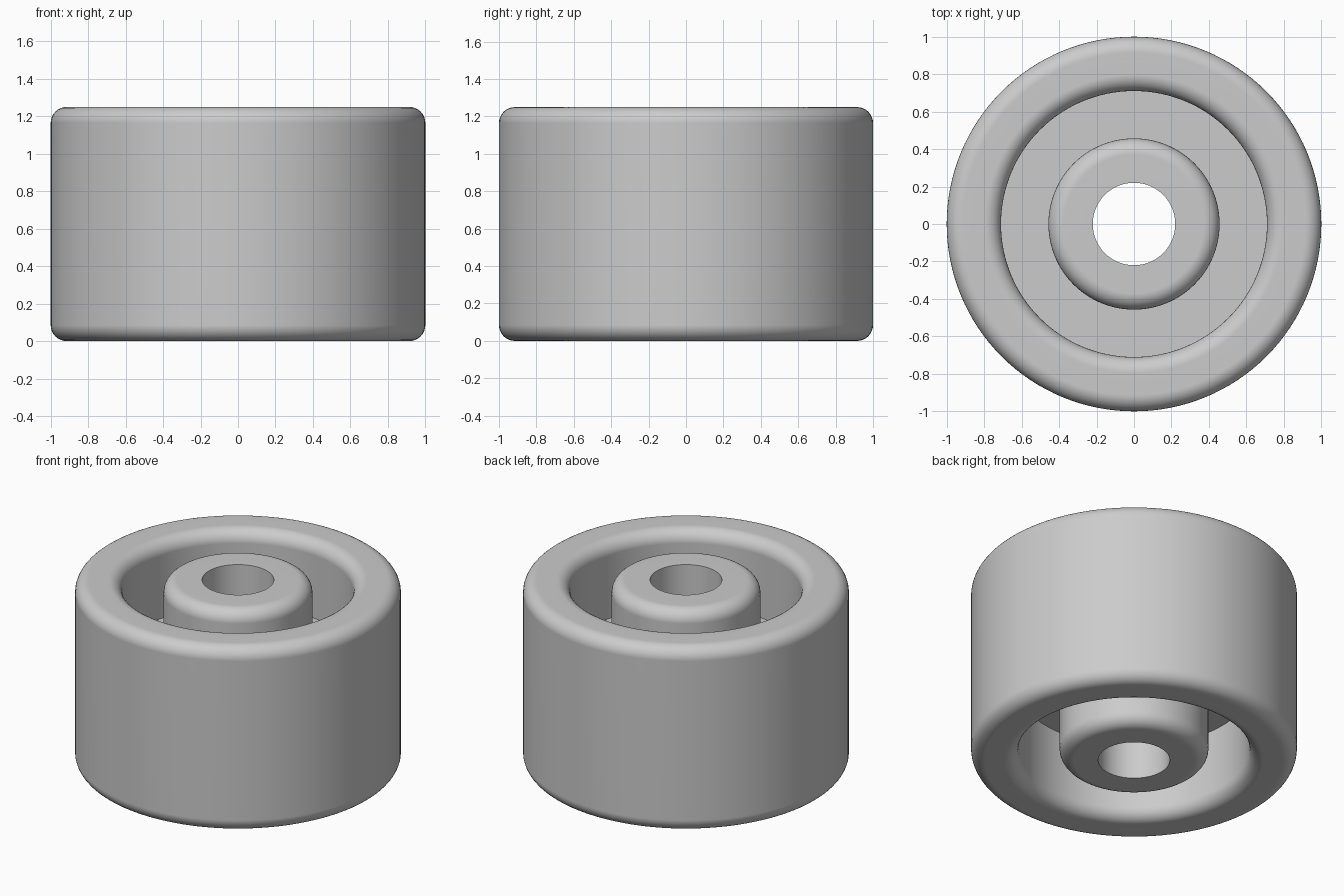
import bpy, bmesh
from math import sin, cos, pi, radians

cube = bpy.data.objects.get("Cube")
if cube:
    bpy.data.objects.remove(cube, do_unlink=True)

HEIGHT = 1.25
MID = HEIGHT / 2
BORE, HUB, RIM_INNER, RIM_OUTER = 0.22, 0.457, 0.71, 1.0
WEB_HALF = 0.115
FILLET = 0.085
ARC_STEPS = 8
SIDES = 128


def rounded(radius, start, end):
    """Fillet centred at the given radius, just below the top face."""
    angles = [start + (end - start) * i / ARC_STEPS for i in range(ARC_STEPS + 1)]
    return [(radius + FILLET * cos(a), MID - FILLET + FILLET * sin(a)) for a in angles]


# Upper half of the cross-section, measured from the middle plane
upper = [(BORE, MID)]
upper += rounded(HUB - FILLET, pi / 2, 0)
upper += [(HUB, WEB_HALF), (RIM_INNER, WEB_HALF)]
upper += rounded(RIM_INNER + FILLET, pi, pi / 2)
upper += rounded(RIM_OUTER - FILLET, pi / 2, 0)

# Mirror to a closed section
section = upper + [(r, -z) for r, z in reversed(upper)]

# Revolve the section around the vertical axis
bm = bmesh.new()
verts = [bm.verts.new((r, 0, z + MID)) for r, z in section]
edges = [bm.edges.new((v, verts[i - 1])) for i, v in enumerate(verts)]
bmesh.ops.spin(bm, geom=verts + edges, cent=(0, 0, 0), axis=(0, 0, 1),
               angle=2 * pi, steps=SIDES, use_merge=True)
bmesh.ops.remove_doubles(bm, verts=bm.verts[:], dist=1e-4)
bmesh.ops.recalc_face_normals(bm, faces=bm.faces[:])

mesh = bpy.data.meshes.new("wheel")
bm.to_mesh(mesh)
bm.free()
wheel = bpy.data.objects.new("wheel", mesh)
bpy.context.collection.objects.link(wheel)

# Plain grey material
grey = bpy.data.materials.new("grey")
grey.use_nodes = True
colour = (0.6, 0.6, 0.6, 1)
grey.diffuse_color = colour
grey.node_tree.nodes["Principled BSDF"].inputs["Base Color"].default_value = colour
mesh.materials.append(grey)

# Smooth fillets and walls, crisp bore and web corners
bpy.ops.object.select_all(action="DESELECT")
wheel.select_set(True)
bpy.context.view_layer.objects.active = wheel
bpy.ops.object.shade_smooth_by_angle(angle=radians(30))
weighted = wheel.modifiers.new("flat_faces", "WEIGHTED_NORMAL")
weighted.keep_sharp = True
